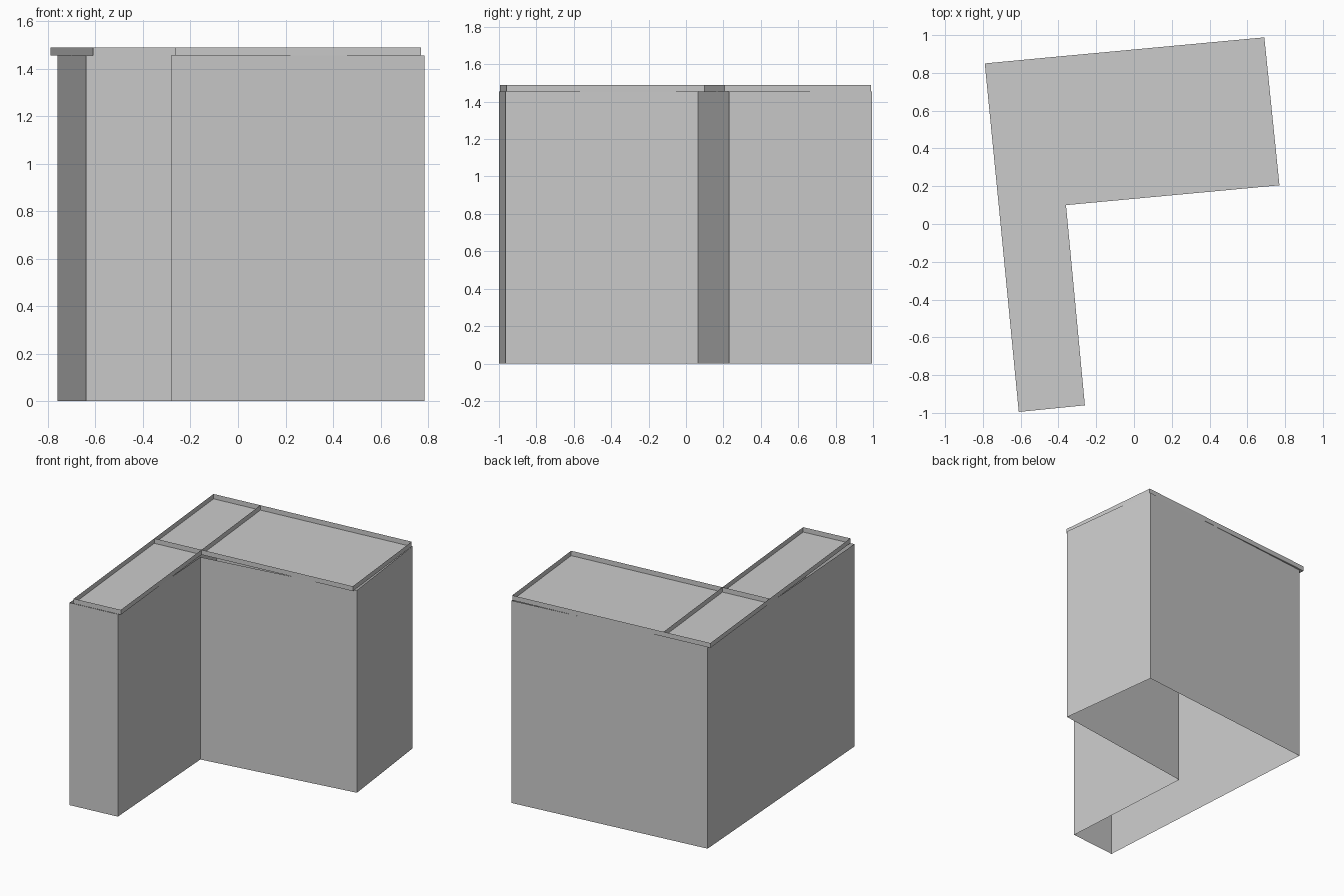
import bpy
import bmesh

cube = bpy.data.objects.get("Cube")
if cube:
    bpy.data.objects.remove(cube, do_unlink=True)

WALL_TOP, RIM_TOP = 1.455, 1.49

grey = bpy.data.materials.new("light_grey")
grey.use_nodes = True
colour = (0.6, 0.6, 0.6, 1)
grey.diffuse_color = colour
grey.node_tree.nodes["Principled BSDF"].inputs["Base Color"].default_value = colour


def finish(name, bm):
    mesh = bpy.data.meshes.new(name)
    bm.to_mesh(mesh)
    bm.free()
    mesh.materials.append(grey)
    obj = bpy.data.objects.new(name, mesh)
    bpy.context.collection.objects.link(obj)
    return obj


def band(name, path, low, high, closed=True):
    """Upright sheet following a plan path."""
    bm = bmesh.new()
    bottom = [bm.verts.new((x, y, low)) for x, y in path]
    top = [bm.verts.new((x, y, high)) for x, y in path]
    count = len(path)
    for i in range(count if closed else count - 1):
        j = (i + 1) % count
        bm.faces.new((bottom[i], bottom[j], top[j], top[i]))
    return finish(name, bm)


def slab(name, path, height):
    """Flat sheet filling a plan outline."""
    bm = bmesh.new()
    bm.faces.new([bm.verts.new((x, y, height)) for x, y in path])
    return finish(name, bm)


# Outer walls, open underneath
wall_plan = [(-0.76, 0.84), (-0.64, -1.0), (-0.28, -0.965),
             (-0.345, 0.065), (0.785, 0.23), (0.69, 0.995)]
band("outer_walls", wall_plan, 0, WALL_TOP)

# Roof plan, split where the wing meets the main block
back_right, wing_right, wing_left = (-0.79, 0.85), (-0.61, -0.995), (-0.26, -0.96)
inner_corner, front_left, back_left = (-0.36, 0.10), (0.77, 0.205), (0.69, 0.988)
back_split, side_split = (-0.44, 0.883), (-0.713, 0.067)

slab("wing_roof", [side_split, wing_right, wing_left, inner_corner], WALL_TOP)
slab("corner_roof", [back_right, side_split, inner_corner, back_split], WALL_TOP)
slab("block_roof", [back_split, inner_corner, front_left, back_left], WALL_TOP)

# Rim around the roof and the two dividers crossing it
band("roof_rim", [back_right, side_split, wing_right, wing_left, inner_corner,
                  front_left, back_left, back_split], WALL_TOP, RIM_TOP)
band("long_divider", [inner_corner, back_split], WALL_TOP, RIM_TOP, closed=False)
band("cross_divider", [side_split, inner_corner], WALL_TOP, RIM_TOP, closed=False)
